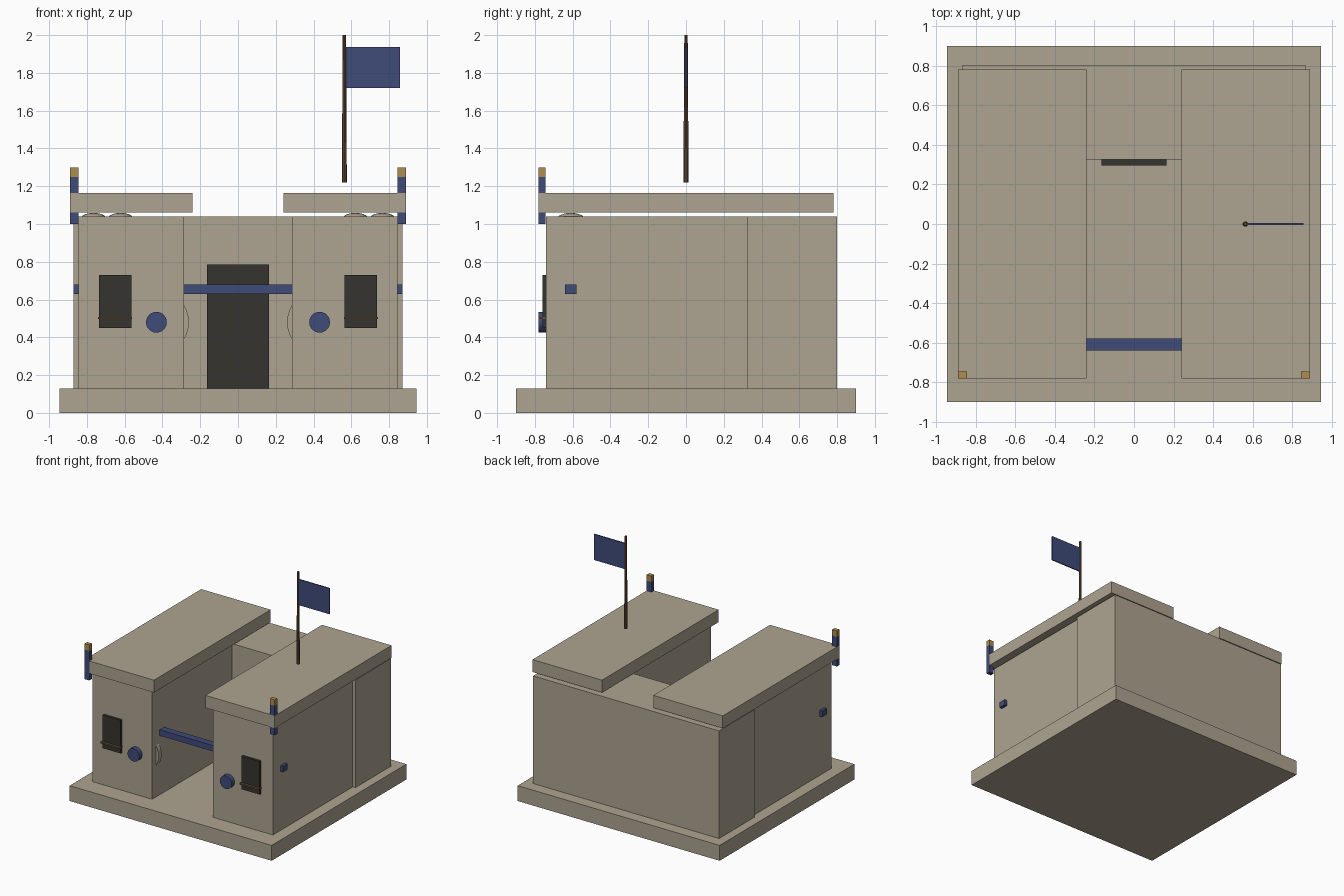
import bpy, math

if "Cube" in bpy.data.objects:
    bpy.data.objects.remove(bpy.data.objects["Cube"])

def mat(name, rgb):
    m = bpy.data.materials.new(name)
    m.diffuse_color = (*rgb, 1)
    m.use_nodes = True
    m.node_tree.nodes["Principled BSDF"].inputs["Base Color"].default_value = m.diffuse_color
    return m

SAND = mat("sandstone", (0.42, 0.37, 0.28))
BLUE = mat("blue_paint", (0.05, 0.07, 0.19))
DARK = mat("dark_opening", (0.035, 0.033, 0.028))
WOOD = mat("wood", (0.14, 0.08, 0.045))
GOLD = mat("ochre", (0.42, 0.27, 0.08))

def finish(name, m):
    o = bpy.context.object
    o.name = name
    o.data.materials.append(m)
    return o

def box(name, x, y, z, m):
    """Box from (min, max) ranges."""
    bpy.ops.mesh.primitive_cube_add(size=1, location=[sum(r) / 2 for r in (x, y, z)])
    o = finish(name, m)
    o.scale = [abs(r[1] - r[0]) for r in (x, y, z)]
    bpy.ops.object.transform_apply(location=False, rotation=False, scale=True)
    return o

def disc(name, x, z, y, r, m, n=32):
    """Round plate facing the front, y = (front, back)."""
    bpy.ops.mesh.primitive_cylinder_add(vertices=n, radius=r, depth=y[1] - y[0],
        location=(x, sum(y) / 2, z), rotation=(math.pi / 2, 0, 0))
    finish(name, m)
    bpy.ops.object.shade_smooth_by_angle(angle=math.radians(30))

# Plinth, rear hall and doorway
box("base", (-.945, .945), (-.90, .90), (0, .13), SAND)
box("rear_block", (-.87, .87), (.325, .80), (.13, 1.04), SAND)
box("door", (-.165, .165), (.295, .325), (.13, .785), DARK)
box("cross_beam", (-.87, .87), (-.64, -.58), (.63, .68), BLUE)

# Mirrored side wings and their fittings
for side, s in (("left", -1), ("right", 1)):
    def mx(a, b):
        return tuple(sorted((s * a, s * b)))
    box(side + "_wing", mx(.285, .845), (-.74, .325), (.13, 1.04), SAND)
    box(side + "_roof", mx(.24, .89), (-.78, .78), (1.06, 1.165), SAND)
    box(side + "_window", mx(.565, .735), (-.76, -.74), (.45, .73), DARK)
    box(side + "_window_sill", mx(.56, .742), (-.78, -.745), (.496, .508), WOOD)
    box(side + "_post", mx(.845, .89), (-.78, -.745), (1.0, 1.25), BLUE)
    box(side + "_post_cap", mx(.845, .89), (-.78, -.745), (1.25, 1.30), GOLD)
    # Wall shield, mostly set into the wing, with its boss in front
    disc(side + "_shield", s * .432, .48, (-.69, -.65), .172, SAND)
    disc(side + "_shield_boss", s * .432, .48, (-.78, -.735), .055, BLUE, 24)
    # Sandbags squeezed under the roof
    for i, x in enumerate((.622, .765)):
        bpy.ops.mesh.primitive_uv_sphere_add(segments=16, ring_count=8, radius=1,
                                             location=(s * x, -.61, 1.02))
        o = finish(f"{side}_sandbag_{i + 1}", SAND)
        o.scale = (.075, .08, .039)
        bpy.ops.object.transform_apply(location=False, rotation=False, scale=True)

# Flag on tapered pole
bpy.ops.mesh.primitive_cone_add(vertices=10, radius1=.014, radius2=.009, depth=.78,
                                location=(.563, 0, 1.61))
finish("flag_pole", WOOD)
box("flag", (.57, .858), (-.005, .005), (1.72, 1.938), BLUE)
